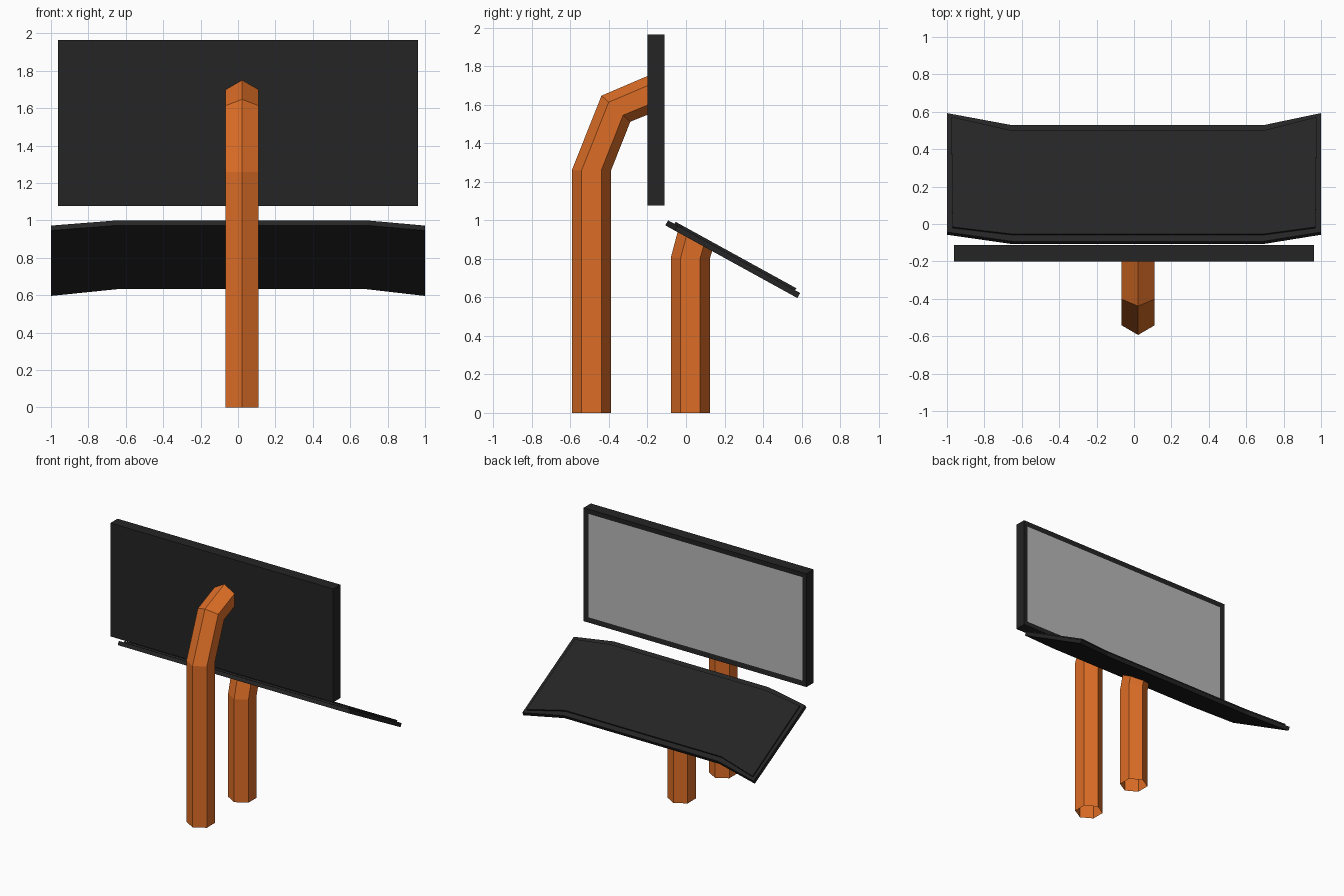
import bpy, bmesh, math
from mathutils import Vector

if "Cube" in bpy.data.objects:
    bpy.data.objects.remove(bpy.data.objects["Cube"])


def material(name, rgb):
    m = bpy.data.materials.new(name)
    m.diffuse_color = (*rgb, 1)
    m.use_nodes = True
    m.node_tree.nodes["Principled BSDF"].inputs["Base Color"].default_value = m.diffuse_color
    return m


ORANGE = material("orange paint", (0.72, 0.155, 0.02))
BLACK = material("black plastic", (0.018, 0.018, 0.018))
GREY = material("grey screen", (0.48, 0.48, 0.48))


def finish(bm, name, *mats):
    bmesh.ops.recalc_face_normals(bm, faces=bm.faces)
    me = bpy.data.meshes.new(name)
    bm.to_mesh(me)
    bm.free()
    for m in mats:
        me.materials.append(m)
    ob = bpy.data.objects.new(name, me)
    bpy.context.collection.objects.link(ob)
    return ob


def hex_post(name, rings, x=0.022, half_width=0.088):
    """Bent hexagonal tube; each ring is (y, z, dy, dz) = centre and ridge direction."""
    bm = bmesh.new()
    loops = []
    for y, z, dy, dz in rings:
        loop = []
        for i in range(6):
            a = i * math.pi / 3
            c, s = math.cos(a), math.sin(a) / math.sin(math.pi / 3)
            loop.append(bm.verts.new((x + s * half_width, y + c * dy, z + c * dz)))
        loops.append(loop)
    for lo, hi in zip(loops, loops[1:]):
        for i in range(6):
            j = (i + 1) % 6
            bm.faces.new((lo[i], lo[j], hi[j], hi[i]))
    bm.faces.new(loops[-1])
    return finish(bm, name, ORANGE)


# tall curved post carrying the screen
hex_post("screen_post", [(-0.491, 0, -0.102, 0), (-0.491, 1.26, -0.102, 0),
                         (-0.364, 1.58, -0.075, 0.0675), (-0.185, 1.655, 0, 0.101)])
# short post under the tilted desk panel
hex_post("panel_post", [(0.023, 0, -0.102, 0), (0.023, 0.805, -0.102, 0),
                        (0.048, 0.896, -0.09, 0.0495)])

# screen: slab with an inset grey display on its +y side
bm = bmesh.new()
bmesh.ops.create_cube(bm, size=1)
for v in bm.verts:
    v.co = Vector((v.co.x * 1.926, v.co.y * 0.088 - 0.156, v.co.z * 0.886 + 1.521))
bm.normal_update()
display = [f for f in bm.faces if f.normal.y > 0.9]
bmesh.ops.inset_region(bm, faces=display, thickness=0.055)
for f in display:
    f.material_index = 1
    for v in f.verts:
        v.co.y -= 0.004
finish(bm, "screen", BLACK, GREY)

# tilted desk panel: swept-wing outline on a slope, with a raised centre plate
slope = -0.55
up = Vector((0, -slope, 1)).normalized()
outline = [(-1, -0.043), (-0.65, -0.093), (0.69, -0.093), (1, -0.043),
           (1, 0.593), (0.69, 0.528), (-0.65, 0.528), (-1, 0.593)]
bm = bmesh.new()
top = [bm.verts.new((x, y, 1.0 + slope * (y + 0.093))) for x, y in outline]
low = [bm.verts.new(v.co - up * 0.03) for v in top]
plate = bm.faces.new(top)
bm.faces.new(low[::-1])
for i in range(8):
    j = (i + 1) % 8
    bm.faces.new((low[i], low[j], top[j], top[i]))
bm.normal_update()
bmesh.ops.inset_region(bm, faces=[plate], thickness=0.038)
raised = bmesh.ops.extrude_discrete_faces(bm, faces=[plate])["faces"]
for f in raised:
    bmesh.ops.translate(bm, verts=f.verts[:], vec=up * 0.012)
finish(bm, "desk_panel", BLACK)
